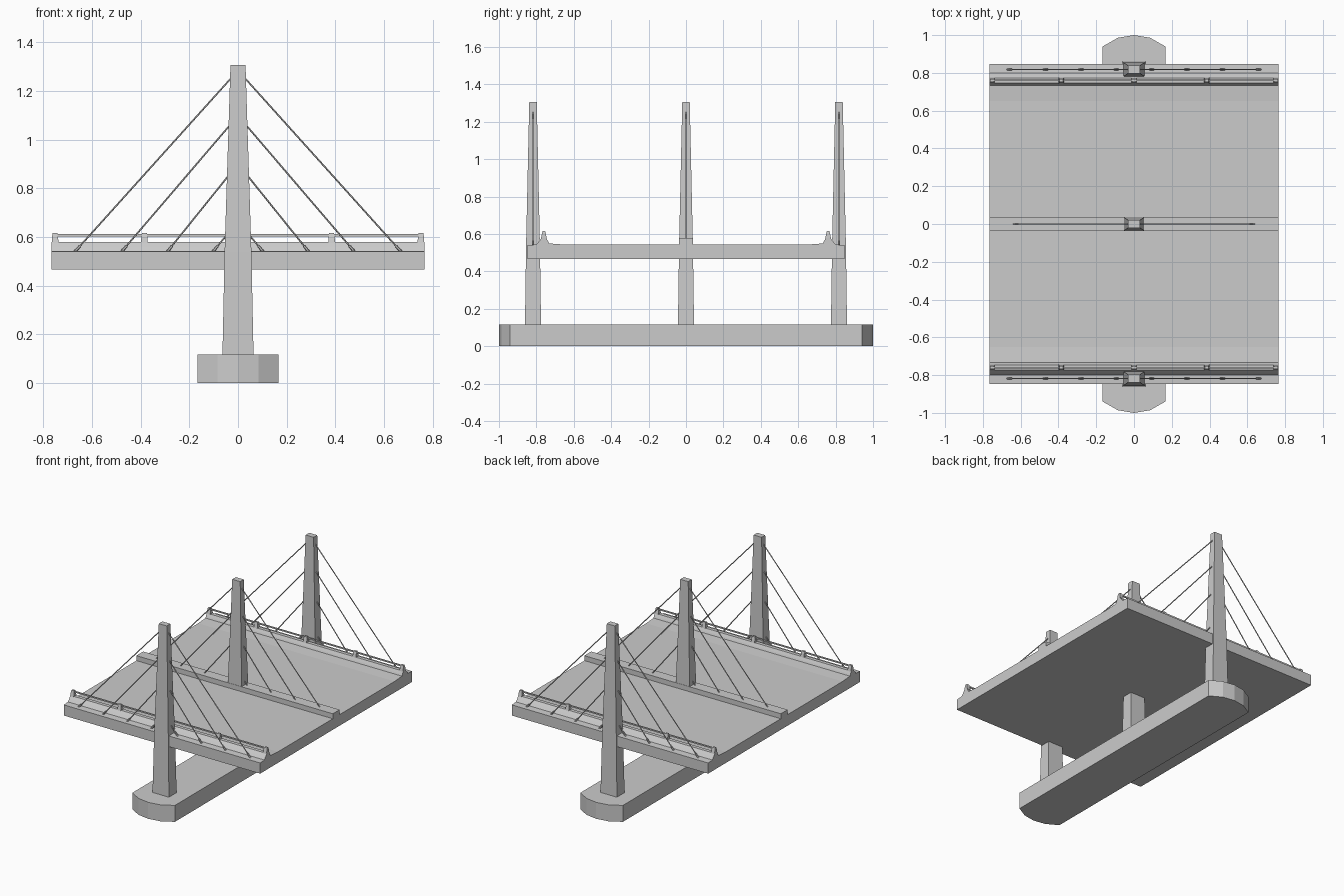
import bpy, bmesh, math
from mathutils import Vector

if "Cube" in bpy.data.objects:
    bpy.data.objects.remove(bpy.data.objects["Cube"])


def finish(name, bm):
    bmesh.ops.recalc_face_normals(bm, faces=bm.faces[:])
    me = bpy.data.meshes.new(name)
    bm.to_mesh(me)
    bm.free()
    ob = bpy.data.objects.new(name, me)
    bpy.context.collection.objects.link(ob)
    return ob


def loft(bm, rings):
    """Skin a list of equal-length point rings and cap both ends."""
    rows = [[bm.verts.new(p) for p in r] for r in rings]
    n = len(rows[0])
    for a, b in zip(rows, rows[1:]):
        for i in range(n):
            j = (i + 1) % n
            bm.faces.new((a[i], a[j], b[j], b[i]))
    bm.faces.new(rows[0])
    bm.faces.new(rows[-1])


def rect(x, y, z, hx, hy):
    return [(x - hx, y - hy, z), (x + hx, y - hy, z), (x + hx, y + hy, z), (x - hx, y + hy, z)]


def extrude_x(name, profile, half):
    bm = bmesh.new()
    loft(bm, [[(x, y, z) for y, z in profile] for x in (-half, half)])
    return finish(name, bm)


def rod(bm, a, b, r, sides=6):
    a, b = Vector(a), Vector(b)
    d = (b - a).normalized()
    u = d.cross(Vector((0, 1, 0))).normalized()
    v = d.cross(u)
    ang = [2 * math.pi * i / sides for i in range(sides)]
    loft(bm, [[p + r * (math.cos(t) * u + math.sin(t) * v) for t in ang] for p in (a, b)])


HALF = 0.766
DECK_Z = 0.543
TOWER_Y = 0.818

# Pier footing with faceted rounded ends
end = [(0.166, 0.94), (0.085, 0.986), (0, 1.0), (-0.085, 0.986), (-0.166, 0.94)]
plan = end + [(-x, -y) for x, y in end]
bm = bmesh.new()
loft(bm, [[(x, y, z) for x, y in plan] for z in (0, 0.116)])
finish("pier_footing", bm)

# Road deck with the two edge barriers in one cross-section
edge = [(0.65, DECK_Z), (0.732, 0.549), (0.737, 0.56), (0.747, 0.578), (0.772, 0.578),
        (0.787, 0.56), (0.80, DECK_Z), (0.847, 0.54), (0.847, 0.465)]
extrude_x("deck", edge + [(-y, z) for y, z in reversed(edge)], HALF)

# Central median
extrude_x("median", [(-0.038, 0.53), (0.038, 0.53), (0.038, 0.578), (-0.038, 0.578)], HALF)

# Towers and stay cables
cables = [(0.670, 0.030, 1.262), (0.478, 0.036, 1.068), (0.290, 0.044, 0.858), (0.103, 0.050, 0.615)]
for label, y in (("front", -TOWER_Y), ("middle", 0), ("back", TOWER_Y)):
    bm = bmesh.new()
    loft(bm, [rect(0, y, z, hx, hy) for z, hx, hy in
              ((0.11, 0.064, 0.043), (0.54, 0.055, 0.037), (1.306, 0.031, 0.020))])
    finish(label + "_tower", bm)

    bm = bmesh.new()
    for s in (-1, 1):
        for xd, xt, zt in cables:
            foot, top = Vector((s * xd, y, 0.54)), Vector((s * (xt - 0.01), y, zt))
            rod(bm, foot, top, 0.0035)
            # Thicker anchor sleeve at the deck
            rod(bm, foot, foot + (top - foot).normalized() * 0.03, 0.006)
    finish(label + "_cables", bm)

# Railings on the barriers
for label, s in (("front", -1), ("back", 1)):
    y = s * 0.76
    bm = bmesh.new()
    for x in (-0.752, -0.385, 0, 0.385, 0.752):
        loft(bm, [rect(x, y, 0.575, 0.0135, 0.016), rect(x, y, 0.602, 0.0125, 0.010),
                  rect(x, y, 0.615, 0.010, 0.007)])
    finish(label + "_rail_posts", bm)
    extrude_x(label + "_rail", [(y - 0.004, 0.602), (y + 0.004, 0.602),
                                (y + 0.004, 0.611), (y - 0.004, 0.611)], 0.75)
